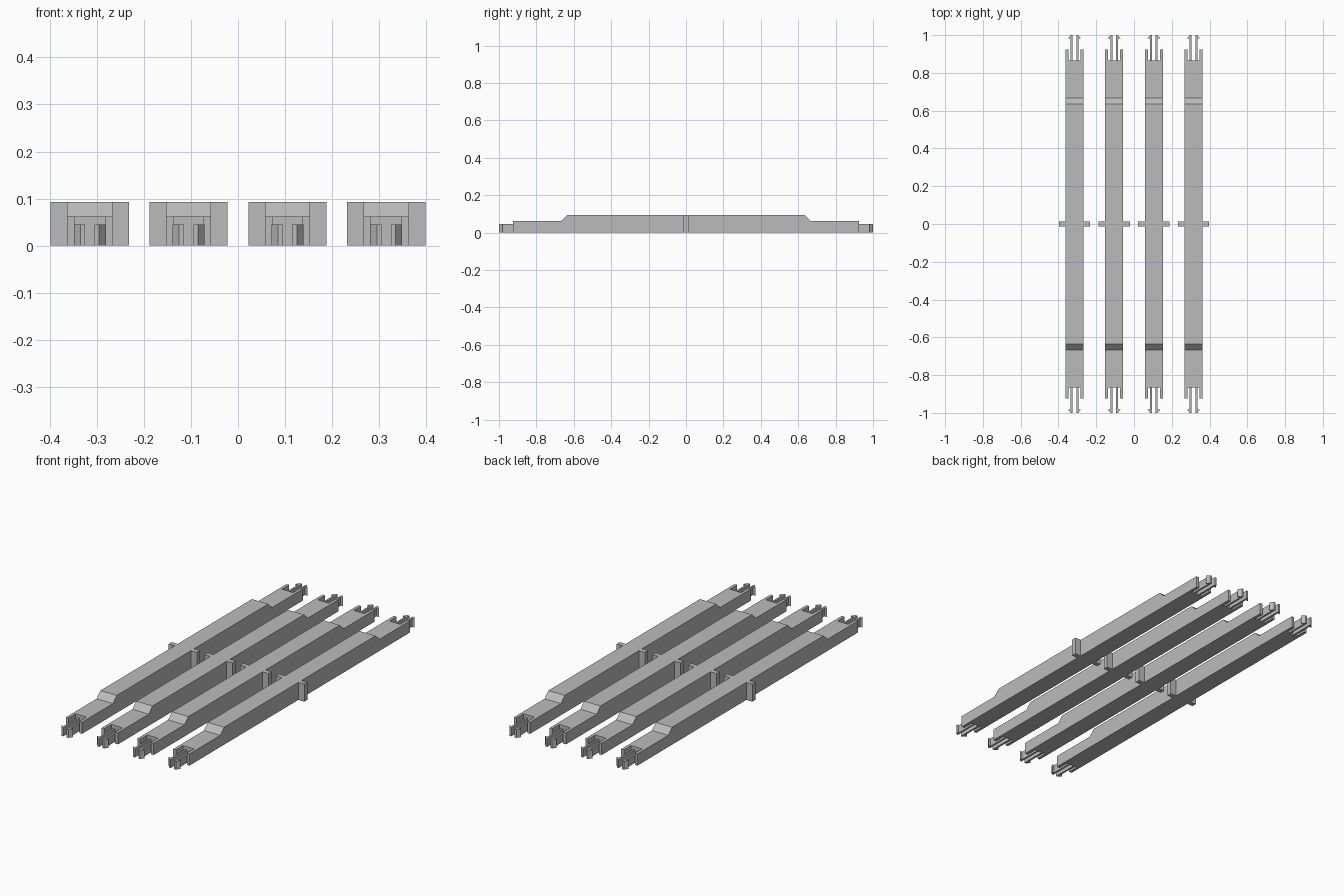
import bpy
import bmesh
from mathutils import Vector

cube = bpy.data.objects.get("Cube")
if cube:
    bpy.data.objects.remove(cube, do_unlink=True)

# Main dimensions
COUNT, SPACING = 4, 0.21
FIRST_X = -SPACING * (COUNT - 1) / 2
HALF_W, HIGH, LOW = 0.048, 0.093, 0.062
BODY_END, SLOT_END, TIP = 0.925, 0.865, 1.0

grey = bpy.data.materials.new("plain_grey")
grey.use_nodes = True
colour = (0.5, 0.5, 0.5, 1)
grey.diffuse_color = colour
grey.node_tree.nodes["Principled BSDF"].inputs["Base Color"].default_value = colour


def prism(name, outline, axis, lo, hi):
    """Extrude an outline: (y, z) points along x, or (x, y) points along z."""
    bm = bmesh.new()
    points = [(lo, a, b) if axis == "x" else (a, b, lo) for a, b in outline]
    face = bm.faces.new([bm.verts.new(p) for p in points])
    moved = bmesh.ops.extrude_face_region(bm, geom=[face])["geom"]
    push = Vector((hi - lo, 0, 0) if axis == "x" else (0, 0, hi - lo))
    bmesh.ops.translate(bm, vec=push, verts=[v for v in moved if isinstance(v, bmesh.types.BMVert)])
    bmesh.ops.recalc_face_normals(bm, faces=bm.faces)
    mesh = bpy.data.meshes.new(name)
    bm.to_mesh(mesh)
    bm.free()
    mesh.materials.append(grey)
    obj = bpy.data.objects.new(name, mesh)
    obj.location.x = FIRST_X
    bpy.context.collection.objects.link(obj)
    return obj


def rect(x0, x1, y0, y1):
    return [(x0, y0), (x1, y0), (x1, y1), (x0, y1)]


def mirror(obj, x, y):
    mod = obj.modifiers.new("mirror", "MIRROR")
    mod.use_axis = (x, y, False)
    mod.use_mirror_merge = False


def repeat(obj):
    mod = obj.modifiers.new("row", "ARRAY")
    mod.count = COUNT
    mod.use_relative_offset = False
    mod.use_constant_offset = True
    mod.constant_offset_displace = (SPACING, 0, 0)


# Bar body: raised middle with sloped steps down to the ends
half = [(0.635, HIGH), (0.667, LOW), (BODY_END, LOW), (BODY_END, 0)]
profile = half + [(-y, z) for y, z in reversed(half)]
body = prism("bar_body", profile, "x", -HALF_W, HALF_W)

# Open slots at both ends
cutter = prism("slot_cutter", rect(-0.032, 0.032, SLOT_END, 1.05), "z", -0.1, 0.2)
cutter.hide_render = True
mirror(cutter, False, True)
cut = body.modifiers.new("slots", "BOOLEAN")
cut.operation = "DIFFERENCE"
cut.solver = "EXACT"
cut.object = cutter
bpy.context.view_layer.objects.active = body
bpy.ops.object.modifier_apply(modifier=cut.name)
bpy.data.objects.remove(cutter, do_unlink=True)
repeat(body)

# Side fins at mid length
fin = prism("side_fin", rect(HALF_W, 0.083, -0.013, 0.013), "z", 0, HIGH)
mirror(fin, True, False)
repeat(fin)

# Barbed clip prongs reaching out of the slots
barb = [(0.01, SLOT_END), (0.02, SLOT_END), (0.02, 0.982), (0.034, 0.982), (0.02, TIP), (0.01, TIP)]
prong = prism("clip_prong", barb, "z", 0, 0.045)
mirror(prong, True, True)
repeat(prong)
